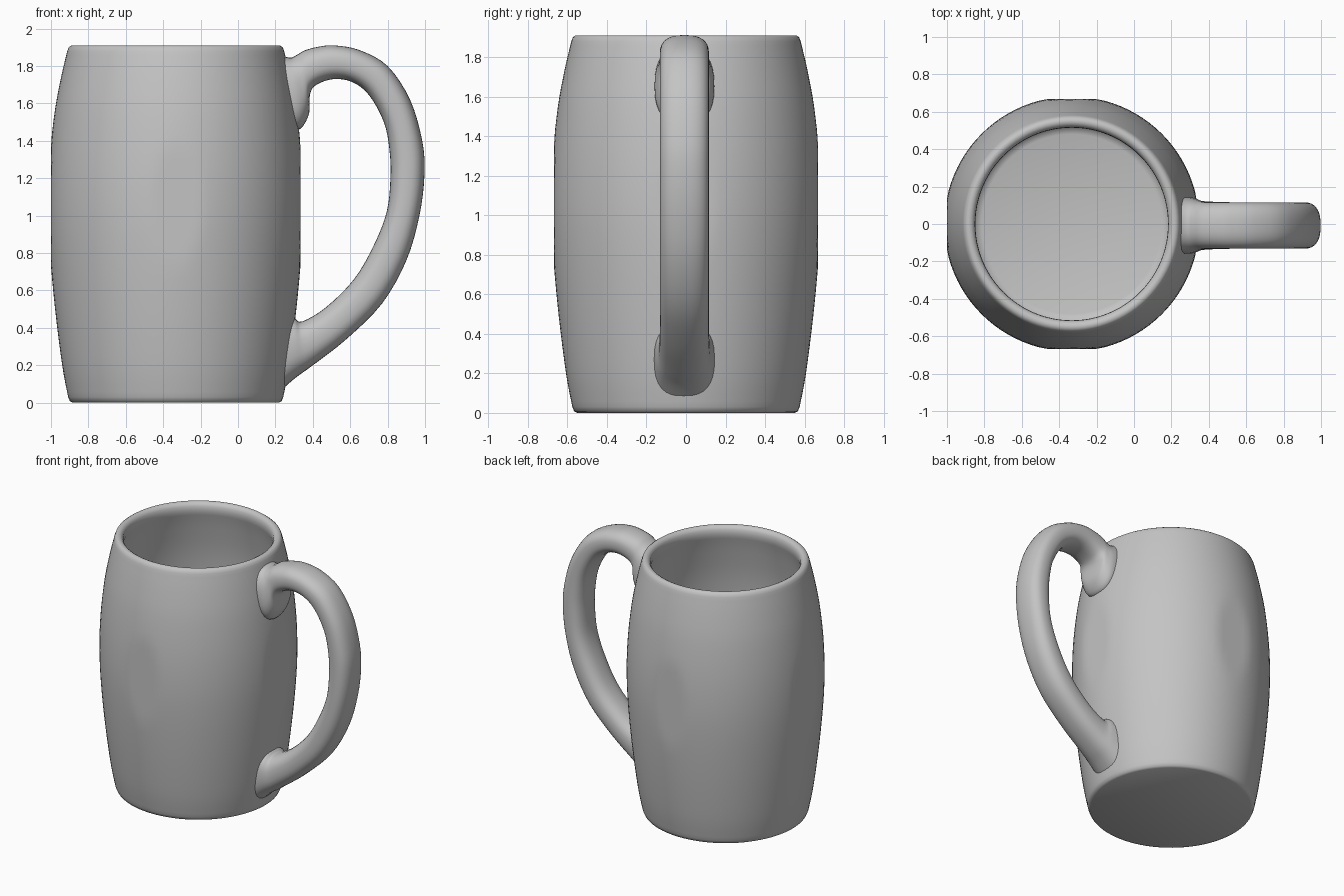
import bpy, bmesh, math
from mathutils import Vector

if "Cube" in bpy.data.objects:
    bpy.data.objects.remove(bpy.data.objects["Cube"])

clay = bpy.data.materials.new("grey_clay")
clay.diffuse_color = (0.55, 0.55, 0.55, 1)
clay.use_nodes = True
clay.node_tree.nodes["Principled BSDF"].inputs["Base Color"].default_value = clay.diffuse_color
CX = -0.333  # axis of the cup


def spline(rows, steps):
    """Catmull-Rom interpolation through rows of numbers."""
    pts = [rows[0]] + list(rows) + [rows[-1]]
    out = []
    for i in range(1, len(pts) - 2):
        a, b, c, d = pts[i - 1:i + 3]
        for s in range(steps):
            t = s / steps
            out.append([0.5 * (2 * q + (r - p) * t + (2 * p - 5 * q + 4 * r - u) * t * t
                               + (3 * q - p - 3 * r + u) * t ** 3)
                        for p, q, r, u in zip(a, b, c, d)])
    out.append(list(rows[-1]))
    return out


def loft(name, rings):
    """Skin closed rings of points and cap both ends."""
    bm = bmesh.new()
    loops = [[bm.verts.new(p) for p in ring] for ring in rings]
    n = len(loops[0])
    for a, b in zip(loops, loops[1:]):
        for i in range(n):
            j = (i + 1) % n
            bm.faces.new((a[i], a[j], b[j], b[i]))
    bm.faces.new(loops[0][::-1])
    bm.faces.new(loops[-1])
    bmesh.ops.recalc_face_normals(bm, faces=bm.faces)
    mesh = bpy.data.meshes.new(name)
    bm.to_mesh(mesh)
    bm.free()
    mesh.materials.append(clay)
    obj = bpy.data.objects.new(name, mesh)
    bpy.context.collection.objects.link(obj)
    bpy.context.view_layer.objects.active = obj
    obj.select_set(True)
    bpy.ops.object.shade_smooth_by_angle(angle=math.radians(50))
    obj.select_set(False)
    return obj


# Barrel cup: outer wall, rounded rim, inner wall and floor (radius, height)
outer = spline([(0.575, 0.03), (0.607, 0.2), (0.645, 0.5), (0.672, 0.8), (0.682, 1.05),
                (0.674, 1.3), (0.648, 1.55), (0.613, 1.74), (0.58, 1.88)], 4)
rim = [(0.572, 1.9), (0.558, 1.91), (0.542, 1.91), (0.528, 1.902), (0.517, 1.885), (0.515, 1.86)]
inner = spline([(0.515, 1.84), (0.55, 1.7), (0.595, 1.45), (0.618, 1.1), (0.605, 0.75),
                (0.57, 0.4), (0.53, 0.14)], 4)
profile = [(0.55, 0.0), (0.566, 0.008)] + outer + rim + inner + [(0.51, 0.11), (0.48, 0.1)]
FLAT = 0.667  # slightly flattened belly on the four sides


def clamp(v):
    return max(-FLAT, min(FLAT, v))


SEG = 96
loft("cup", [[(CX + clamp(r * math.cos(2 * math.pi * i / SEG)),
               clamp(r * math.sin(2 * math.pi * i / SEG)), z) for i in range(SEG)]
             for r, z in profile])

# Handle: outer edge x, z, inner edge x, z, half width
sections = [
    (0.22, 1.86, 0.28, 1.46, 0.15), (0.28, 1.845, 0.335, 1.465, 0.15),
    (0.315, 1.86, 0.38, 1.545, 0.135), (0.36, 1.885, 0.385, 1.65, 0.126),
    (0.44, 1.905, 0.42, 1.70, 0.124), (0.52, 1.91, 0.51, 1.73, 0.124),
    (0.65, 1.885, 0.61, 1.715, 0.124), (0.80, 1.80, 0.70, 1.645, 0.124),
    (0.92, 1.62, 0.78, 1.50, 0.124), (0.985, 1.40, 0.81, 1.35, 0.124),
    (0.997, 1.22, 0.815, 1.20, 0.124), (0.97, 1.0, 0.795, 1.02, 0.124),
    (0.90, 0.76, 0.725, 0.84, 0.124), (0.77, 0.53, 0.62, 0.66, 0.124),
    (0.58, 0.34, 0.47, 0.51, 0.124), (0.40, 0.20, 0.345, 0.435, 0.13),
    (0.31, 0.135, 0.305, 0.45, 0.145), (0.235, 0.07, 0.27, 0.47, 0.155)]


def power(v, e=0.8):
    return math.copysign(abs(v) ** e, v)


rings = []
for ox, oz, ix, iz, w in spline(sections, 4):
    mid = Vector(((ox + ix) / 2, -0.008, (oz + iz) / 2))
    half = Vector(((ox - ix) / 2, 0, (oz - iz) / 2))
    rings.append([mid + half * power(math.cos(a)) + Vector((0, w * power(math.sin(a)), 0))
                  for a in (2 * math.pi * i / 32 for i in range(32))])
loft("handle", rings)
